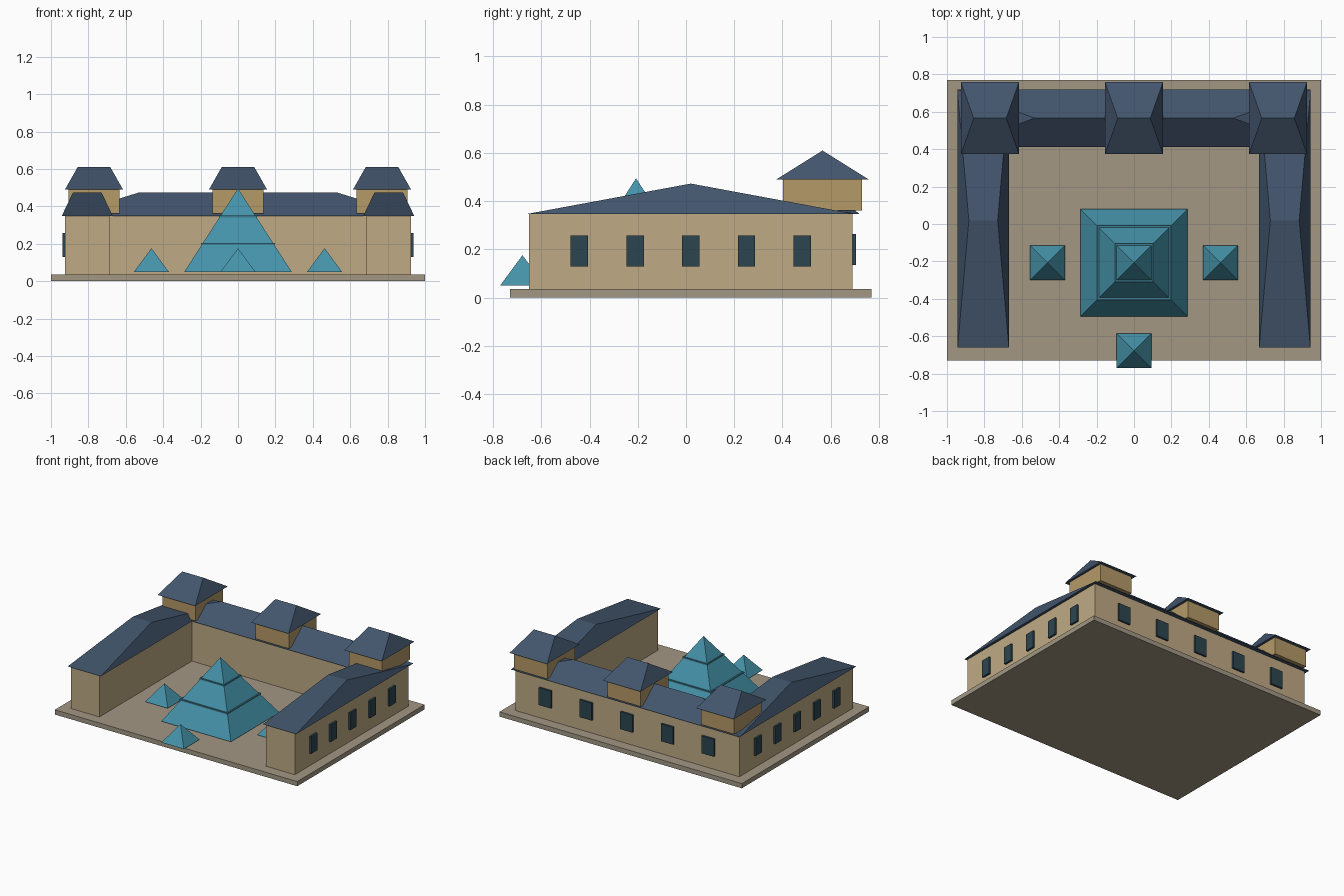
import bpy

if "Cube" in bpy.data.objects:
    bpy.data.objects.remove(bpy.data.objects["Cube"])


def material(name, rgb):
    m = bpy.data.materials.new(name)
    m.diffuse_color = (*rgb, 1)
    m.use_nodes = True
    m.node_tree.nodes["Principled BSDF"].inputs["Base Color"].default_value = m.diffuse_color
    return m


STONE = material("stone", (0.52, 0.40, 0.23))
TOWER = material("tower_stone", (0.46, 0.32, 0.14))
PAVING = material("paving", (0.36, 0.31, 0.23))
SLATE = material("slate", (0.055, 0.09, 0.15))
GLASS = material("glass", (0.06, 0.29, 0.40))
FRAME = material("frame", (0.05, 0.20, 0.27))
PANE = material("pane", (0.025, 0.06, 0.08))


def mesh_object(name, verts, faces, mat):
    me = bpy.data.meshes.new(name)
    me.from_pydata(verts, [], faces)
    me.materials.append(mat)
    ob = bpy.data.objects.new(name, me)
    bpy.context.collection.objects.link(ob)
    return ob


def rect(x, y, hx, hy, z):
    return [(x - hx, y - hy, z), (x + hx, y - hy, z), (x + hx, y + hy, z), (x - hx, y + hy, z)]


def box(name, x, y, hx, hy, z0, z1, mat):
    sides = [(i, (i + 1) % 4, (i + 1) % 4 + 4, i + 4) for i in range(4)]
    return mesh_object(name, rect(x, y, hx, hy, z0) + rect(x, y, hx, hy, z1),
                       [(3, 2, 1, 0), (4, 5, 6, 7)] + sides, mat)


def hip_roof(name, x, y, hx, hy, ridge, z0, z1):
    # closed hip roof with its ridge along x
    return mesh_object(name, rect(x, y, hx, hy, z0) + [(x - ridge, y, z1), (x + ridge, y, z1)],
                       [(3, 2, 1, 0), (0, 1, 5, 4), (1, 2, 5), (2, 3, 4, 5), (3, 0, 4)], SLATE)


def pyramid(name, x, y, h, z0, z1):
    return mesh_object(name, rect(x, y, h, h, z0) + [(x, y, z1)],
                       [(3, 2, 1, 0), (0, 1, 4), (1, 2, 4), (2, 3, 4), (3, 0, 4)], GLASS)


# Courtyard slab
box("courtyard_base", 0, 0.02, 1.0, 0.75, 0, 0.035, PAVING)

# Rear range
box("rear_wing_walls", 0, 0.565, 0.924, 0.125, 0.035, 0.348, STONE)
hip_roof("rear_wing_roof", 0, 0.566, 0.943, 0.153, 0.532, 0.347, 0.473)
for i in range(5):
    box(f"rear_window_{i + 1}", (i - 2) * 0.336, 0.693, 0.05, 0.011, 0.135, 0.265, PANE)

# Side wings with outer windows
for side, s in (("left", -1), ("right", 1)):
    box(f"{side}_wing_walls", s * 0.806, 0.02, 0.118, 0.67, 0.035, 0.348, STONE)
    hip_roof(f"{side}_wing_roof", s * 0.806, 0.02, 0.137, 0.68, 0.077, 0.347, 0.473)
    for i in range(5):
        box(f"{side}_window_{i + 1}", s * 0.928, 0.02 + (i - 2) * 0.231,
            0.011, 0.036, 0.129, 0.257, PANE)

# Roof pavilions
for name, x in (("left", -0.77), ("centre", 0), ("right", 0.77)):
    box(f"{name}_pavilion_walls", x, 0.566, 0.137, 0.163, 0.362, 0.492, TOWER)
    hip_roof(f"{name}_pavilion_roof", x, 0.566, 0.155, 0.192, 0.087, 0.49, 0.61)

# Glass pyramids
pyramid("main_pyramid", 0, -0.207, 0.287, 0.05, 0.495)
for i, (h, z) in enumerate(((0.198, 0.2), (0.102, 0.346))):
    box(f"pyramid_band_{i + 1}", 0, -0.207, h, h, z - 0.005, z + 0.005, FRAME)
for name, x, y in (("left", -0.463, -0.207), ("right", 0.463, -0.207), ("front", 0, -0.678)):
    pyramid(f"{name}_small_pyramid", x, y, 0.093, 0.05, 0.176)
